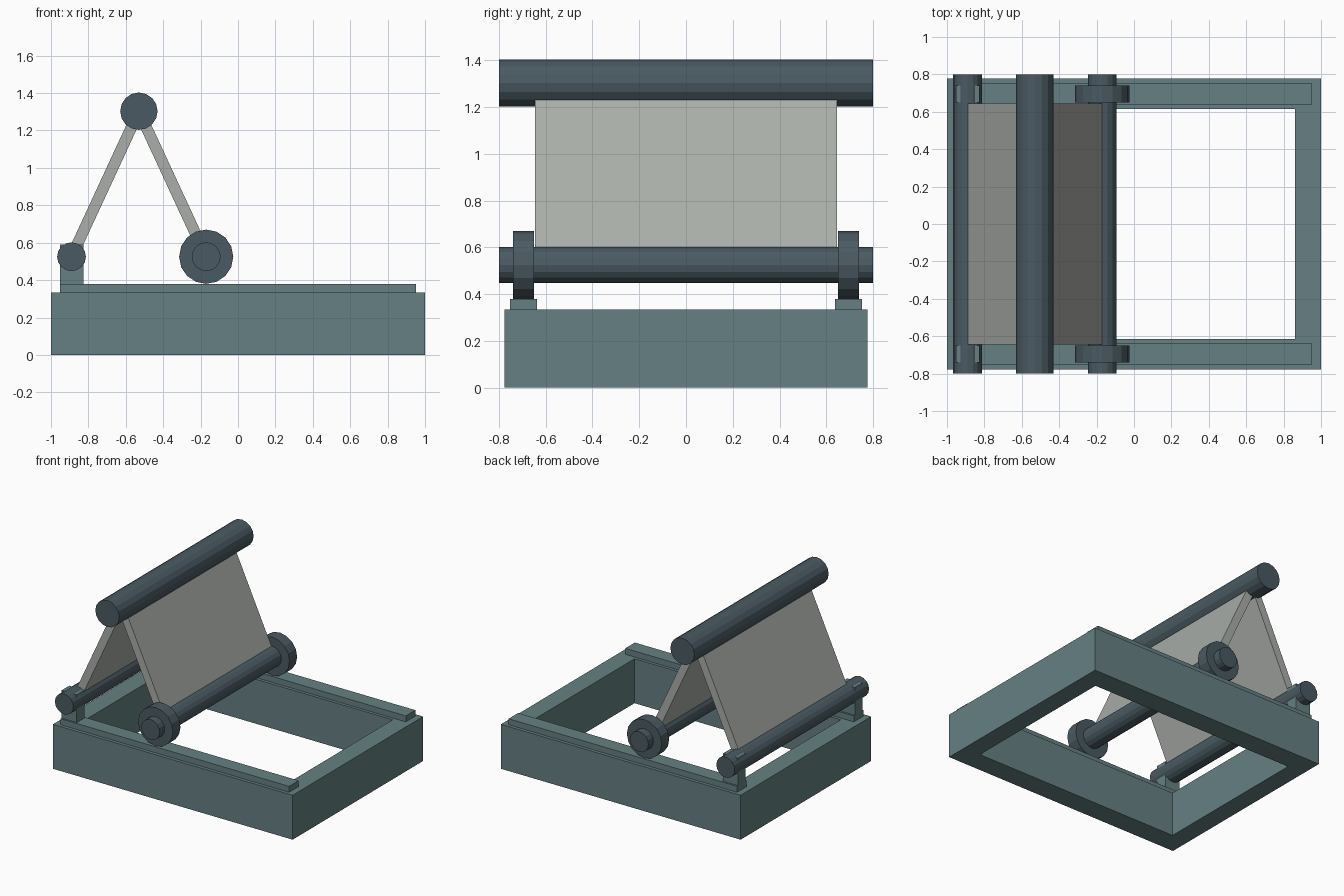
import bpy
import math
from mathutils import Matrix, Vector

if "Cube" in bpy.data.objects:
    bpy.data.objects.remove(bpy.data.objects["Cube"])


def material(name, rgb):
    m = bpy.data.materials.new(name)
    lin = [((c / 255 + 0.055) / 1.055) ** 2.4 for c in rgb]
    m.diffuse_color = (*lin, 1)
    m.use_nodes = True
    m.node_tree.nodes["Principled BSDF"].inputs["Base Color"].default_value = m.diffuse_color
    return m


TEAL = material("grey teal", (102, 128, 130))
SLATE = material("dark slate", (74, 90, 98))
PALE = material("pale grey", (170, 174, 169))


def box(name, x, y, z, mat):
    """Box from (min, max) ranges."""
    bpy.ops.mesh.primitive_cube_add(size=1)
    ob = bpy.context.object
    ob.name = name
    ob.data.transform(Matrix.LocRotScale(
        Vector([(a + b) / 2 for a, b in (x, y, z)]), None,
        Vector([b - a for a, b in (x, y, z)])))
    ob.data.materials.append(mat)
    return ob


def roller(name, x, z, radius, y0, y1):
    """Sixteen-sided cylinder lying along y."""
    bpy.ops.mesh.primitive_cylinder_add(
        vertices=16, radius=radius, depth=y1 - y0,
        location=(x, (y0 + y1) / 2, z), rotation=(math.pi / 2, 0, 0))
    ob = bpy.context.object
    ob.name = name
    ob.data.materials.append(SLATE)
    return ob


def panel(name, start, end, thickness, half_width):
    """Slab running between two roller centres in the xz plane."""
    (x0, z0), (x1, z1) = start, end
    length = math.hypot(x1 - x0, z1 - z0)
    ob = box(name, (-thickness / 2, thickness / 2), (-half_width, half_width),
             (-length / 2, length / 2), PALE)
    ob.rotation_euler.y = math.atan2(x1 - x0, z1 - z0)
    ob.location = ((x0 + x1) / 2, 0, (z0 + z1) / 2)


# Open rectangular base frame, one closed ring mesh
outer = [(-1, -.777), (1, -.777), (1, .777), (-1, .777)]
inner = [(-.86, -.615), (.86, -.615), (.86, .615), (-.86, .615)]
H = 0.335
verts = [(x, y, z) for z in (0, H) for ring in (outer, inner) for x, y in ring]
faces = []
for i in range(4):
    j = (i + 1) % 4
    faces += [(i, j, 8 + j, 8 + i), (4 + j, 4 + i, 12 + i, 12 + j),
              (8 + i, 8 + j, 12 + j, 12 + i), (j, i, 4 + i, 4 + j)]
mesh = bpy.data.meshes.new("base_frame")
mesh.from_pydata(verts, [], faces)
mesh.materials.append(TEAL)
bpy.context.collection.objects.link(bpy.data.objects.new("base_frame", mesh))

FIXED, SLIDING, APEX = (-.89, .525), (-.17, .525), (-.53, 1.303)

# Rails, fixed bearing blocks and wheels on both sides
for side, s in (("front", -1), ("back", 1)):
    def span(a, b):
        return tuple(sorted((s * a, s * b)))
    box(side + "_rail", (-.953, .953), span(.638, .752), (H, .38), TEAL)
    box(side + "_bearing_block", (-.953, -.827), span(.65, .74), (.38, .59), TEAL)
    roller(side + "_wheel", *SLIDING, .145, *span(.65, .74))

# Rollers
roller("fixed_roller", *FIXED, .077, -.8, .8)
roller("sliding_roller", *SLIDING, .077, -.8, .8)
roller("apex_roller", *APEX, .1, -.8, .8)

# Hinged panels
panel("fixed_panel", FIXED, APEX, .06, .645)
panel("sliding_panel", SLIDING, APEX, .06, .645)
